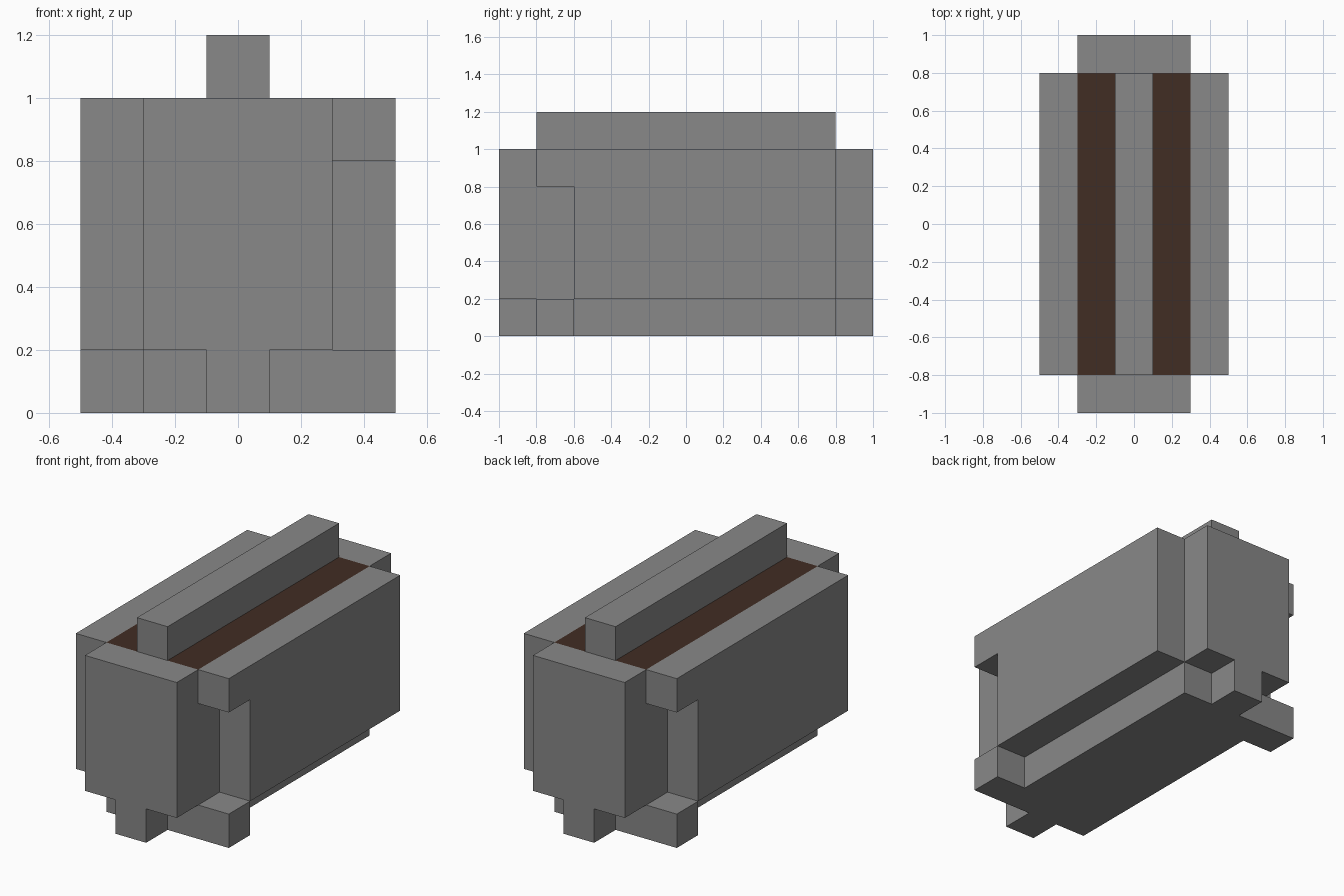
import bpy
import bmesh
from math import pi
from mathutils import Matrix, Vector

cube = bpy.data.objects.get("Cube")
if cube:
    bpy.data.objects.remove(cube, do_unlink=True)


def make_material(name, rgb):
    mat = bpy.data.materials.new(name)
    mat.use_nodes = True
    mat.diffuse_color = (*rgb, 1)
    mat.node_tree.nodes["Principled BSDF"].inputs["Base Color"].default_value = (*rgb, 1)
    return mat


stone = make_material("stone grey", (0.246, 0.246, 0.246))
brown = make_material("dark brown", (0.053, 0.026, 0.017))


def prism(name, outline, offset, turned=False, top_material=None):
    """Extrude a flat outline by offset; turned rotates it half a turn about z."""
    bm = bmesh.new()
    face = bm.faces.new([bm.verts.new(p) for p in outline])
    result = bmesh.ops.extrude_face_region(bm, geom=[face], use_keep_orig=True)
    moved = [g for g in result["geom"] if isinstance(g, bmesh.types.BMVert)]
    bmesh.ops.translate(bm, verts=moved, vec=Vector(offset))
    if turned:
        bm.transform(Matrix.Rotation(pi, 4, "Z"))
    bmesh.ops.recalc_face_normals(bm, faces=bm.faces)
    mesh = bpy.data.meshes.new(name)
    mesh.materials.append(stone)
    if top_material:
        mesh.materials.append(top_material)
        for f in bm.faces:
            f.material_index = int(f.normal.z > 0.9)
    bm.to_mesh(mesh)
    bm.free()
    obj = bpy.data.objects.new(name, mesh)
    bpy.context.collection.objects.link(obj)
    return obj


def box(name, low, high, **options):
    (x0, y0, z0), (x1, y1, z1) = low, high
    outline = [(x0, y0, z0), (x1, y0, z0), (x1, y1, z0), (x0, y1, z0)]
    return prism(name, outline, (0, 0, z1 - z0), **options)


# Solid middle with a brown top, and the ridge along it
box("core", (-0.3, -0.8, 0), (0.3, 0.8, 1), top_material=brown)
box("top_ridge", (-0.1, -0.8, 1), (0.1, 0.8, 1.2))

# Side wall with a notch at one end, and end wall with a tab below
side = [(-0.8, 1), (0.8, 1), (0.8, 0.2), (-0.6, 0.2), (-0.6, 0.8), (-0.8, 0.8)]
end = [(-0.3, 1), (-0.3, 0.2), (-0.1, 0.2), (-0.1, 0),
       (0.1, 0), (0.1, 0.2), (0.3, 0.2), (0.3, 1)]

# Each part repeats after half a turn
for turned, side_name, end_name in ((False, "left", "front"), (True, "right", "back")):
    prism(side_name + "_wall", [(0.3, y, z) for y, z in side], (0.2, 0, 0), turned)
    prism(end_name + "_wall", [(x, -1, z) for x, z in end], (0, 0.2, 0), turned)
    box(f"{end_name}_{side_name}_foot", (0.3, -0.8, 0), (0.5, -0.6, 0.2), turned=turned)
